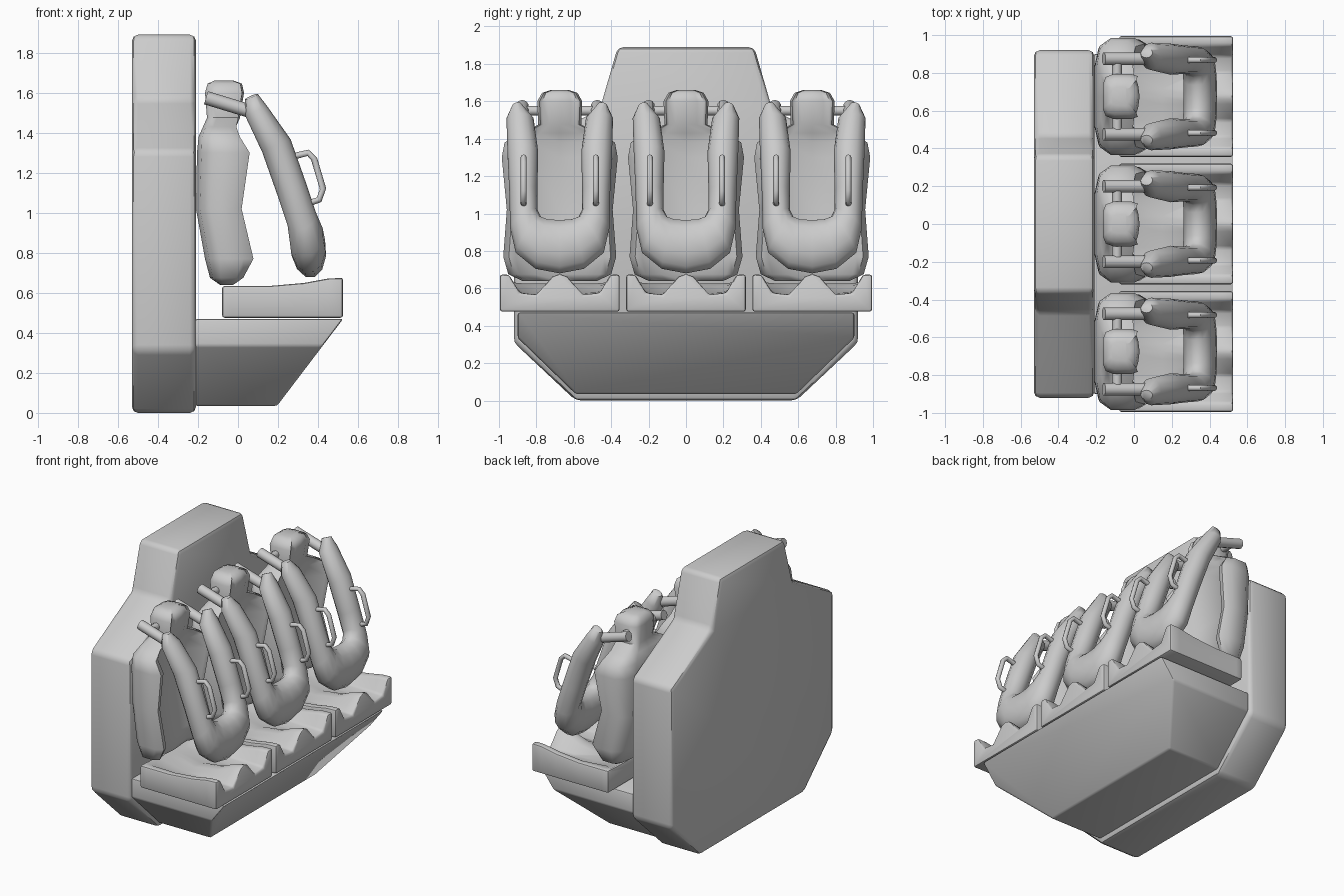
import bpy, bmesh
from math import cos, sin, pi, radians
from mathutils import Vector

if "Cube" in bpy.data.objects:
    bpy.data.objects.remove(bpy.data.objects["Cube"])


def finish(name, bm, bevel=0.0, segs=2, angle=45, subdiv=0):
    bmesh.ops.recalc_face_normals(bm, faces=bm.faces)
    me = bpy.data.meshes.new(name)
    bm.to_mesh(me)
    bm.free()
    ob = bpy.data.objects.new(name, me)
    bpy.context.collection.objects.link(ob)
    bpy.ops.object.select_all(action='DESELECT')
    ob.select_set(True)
    bpy.context.view_layer.objects.active = ob
    if bevel:
        m = ob.modifiers.new("bevel", 'BEVEL')
        m.width, m.segments, m.limit_method = bevel, segs, 'ANGLE'
        m.angle_limit = radians(35)
        bpy.ops.object.modifier_apply(modifier=m.name)
    bpy.ops.object.shade_smooth_by_angle(angle=radians(angle))
    return ob


def loft(name, rings, **kw):
    bm = bmesh.new()
    vs = [[bm.verts.new(p) for p in r] for r in rings]
    n = len(rings[0])
    for a, b in zip(vs, vs[1:]):
        for i in range(n):
            j = (i + 1) % n
            bm.faces.new((a[i], a[j], b[j], b[i]))
    bm.faces.new(vs[0])
    bm.faces.new(vs[-1])
    return finish(name, bm, **kw)


def mirrored(half):
    """Close a half outline of (y, z) points across y = 0."""
    return half + [(-y, z) for y, z in reversed(half) if y > 1e-5]


def tube(name, pts, r, sides=8):
    pts = [Vector(p) for p in pts]
    rings = []
    for i, p in enumerate(pts):
        t = (pts[min(i + 1, len(pts) - 1)] - pts[max(i - 1, 0)]).normalized()
        u = t.cross(Vector((0, 1, 0)) if abs(t.y) < 0.9 else Vector((1, 0, 0))).normalized()
        v = t.cross(u)
        rings.append([p + r * (u * cos(2 * pi * k / sides) + v * sin(2 * pi * k / sides))
                      for k in range(sides)])
    return loft(name, rings, angle=50)


# Tall back panel
outline = mirrored([(0.59, 0), (0.92, 0.31), (0.92, 1.31), (0.46, 1.56), (0.365, 1.89)])
loft("back_panel", [[(x, y, z) for y, z in outline] for x in (-0.53, -0.21)],
     bevel=0.03, angle=40)

# Base with slanted front
outline = mirrored([(0.59, 0.035), (0.9, 0.335), (0.9, 0.47)])
loft("base", [[(-0.215, y, z) for y, z in outline],
              [(0.195 + (z - 0.035) * 0.76, y, z) for y, z in outline]],
     bevel=0.012, angle=40)

# Seat cushion: cross-sections from back to front (x, top heights from side to middle)
SEAT_Y = (0.32, 0.27, 0.215, 0.125, 0.04, 0.0)
SEAT = [(-0.08, (0.635, 0.635, 0.632, 0.63, 0.63, 0.63)),
        (-0.03, (0.635, 0.632, 0.615, 0.61, 0.61, 0.61)),
        (0.15, (0.635, 0.63, 0.585, 0.575, 0.58, 0.58)),
        (0.33, (0.65, 0.648, 0.58, 0.565, 0.605, 0.615)),
        (0.45, (0.672, 0.67, 0.578, 0.565, 0.65, 0.665)),
        (0.525, (0.675, 0.673, 0.575, 0.565, 0.665, 0.68))]

# Backrest and headrest: (z, back x, front x, half width, hollow depth)
BACK = [(0.64, -0.09, -0.02, 0.2, 0.01), (0.675, -0.14, 0.035, 0.275, 0.05),
        (0.77, -0.165, 0.09, 0.302, 0.1), (1.02, -0.21, 0.03, 0.283, 0.09),
        (1.3, -0.205, 0.072, 0.31, 0.1), (1.38, -0.197, 0.02, 0.295, 0.05),
        (1.43, -0.175, 0.0, 0.21, 0.01), (1.475, -0.155, 0.01, 0.115, 0),
        (1.6, -0.165, 0.03, 0.12, 0), (1.645, -0.152, 0.02, 0.095, 0),
        (1.66, -0.12, -0.02, 0.05, 0)]

# Restraint: (inner y, inner z, outer y, outer z, half thickness)
BAR = [(0.205, 1.585, 0.255, 1.575, 0.035), (0.14, 1.51, 0.285, 1.51, 0.06),
       (0.115, 1.33, 0.28, 1.34, 0.078), (0.12, 1.12, 0.27, 1.12, 0.078),
       (0.12, 1.02, 0.265, 0.92, 0.078), (0.10, 0.98, 0.235, 0.79, 0.09),
       (0.06, 0.968, 0.13, 0.705, 0.092), (0, 0.965, 0, 0.68, 0.092)]
SLOPE = [(1.60, 0.06), (1.51, 0.09), (1.33, 0.195), (1.1, 0.275), (0.95, 0.325),
         (0.85, 0.36), (0.67, 0.385)]


def slope_x(z):
    for (z0, x0), (z1, x1) in zip(SLOPE, SLOPE[1:]):
        if z >= z1:
            return x0 + (x1 - x0) * (z0 - z) / (z0 - z1)
    return SLOPE[-1][1]


def backrest_ring(z, xb, xf, w, dep, cy):
    d = xf - xb
    half = [(0, xb), (0.55, xb), (0.86, xb + 0.08 * d), (1, xb + 0.3 * d), (1, xf - 0.25 * d),
            (0.9, xf - 0.05 * d), (0.78, xf - 0.02), (0.5, xf - dep - 0.008), (0, xf - dep)]
    ring = half + [(-y, x) for y, x in reversed(half) if y > 0]
    return [(x, cy + y * w, z) for y, x in ring]


def restraint_ring(yi, zi, yo, zo, t, side, cy):
    a = Vector((slope_x(zi), cy + side * yi, zi))
    b = Vector((slope_x(zo), cy + side * yo, zo))
    c, w, nrm = (a + b) / 2, (b - a) / 2, Vector((0.91, 0, 0.41))
    return [c + w * cos(2 * pi * k / 12) + nrm * t * sin(2 * pi * k / 12) for k in range(12)]


for label, cy in (("near", -0.675), ("middle", 0.0), ("far", 0.675)):
    # Cushion with two leg hollows
    rings = []
    for x, tops in SEAT:
        half = [(0.32, 0.475)] + list(zip(SEAT_Y, tops))
        rings.append([(x, cy + y, z) for y, z in mirrored(half)])
    loft(label + "_seat_cushion", rings, bevel=0.014, angle=40)

    # Backrest with side wings, running up into the headrest
    loft(label + "_backrest", [backrest_ring(*s, cy) for s in BACK], angle=60)

    # U-shaped shoulder restraint
    rings = [restraint_ring(*s, 1, cy) for s in BAR]
    rings += [restraint_ring(*s, -1, cy) for s in reversed(BAR[:-1])]
    loft(label + "_restraint", rings, angle=60)

    # Pivot cross bar, pivot arms and grab handles
    tube(label + "_cross_bar", [(-0.09, cy - 0.2, 1.55), (-0.09, cy + 0.2, 1.55)], 0.026)
    for side, tag in ((-1, "left"), (1, "right")):
        y = cy + side * 0.2
        tube(f"{label}_{tag}_pivot_arm", [(-0.16, y, 1.575), (0.07, y, 1.505)], 0.034, 10)
        y = cy + side * 0.193
        tube(f"{label}_{tag}_handle",
             [(0.24, y, 1.27), (0.29, y, 1.285), (0.35, y, 1.3), (0.38, y, 1.27),
              (0.425, y, 1.12), (0.405, y, 1.065), (0.36, y, 1.05), (0.31, y, 1.05)], 0.016)
